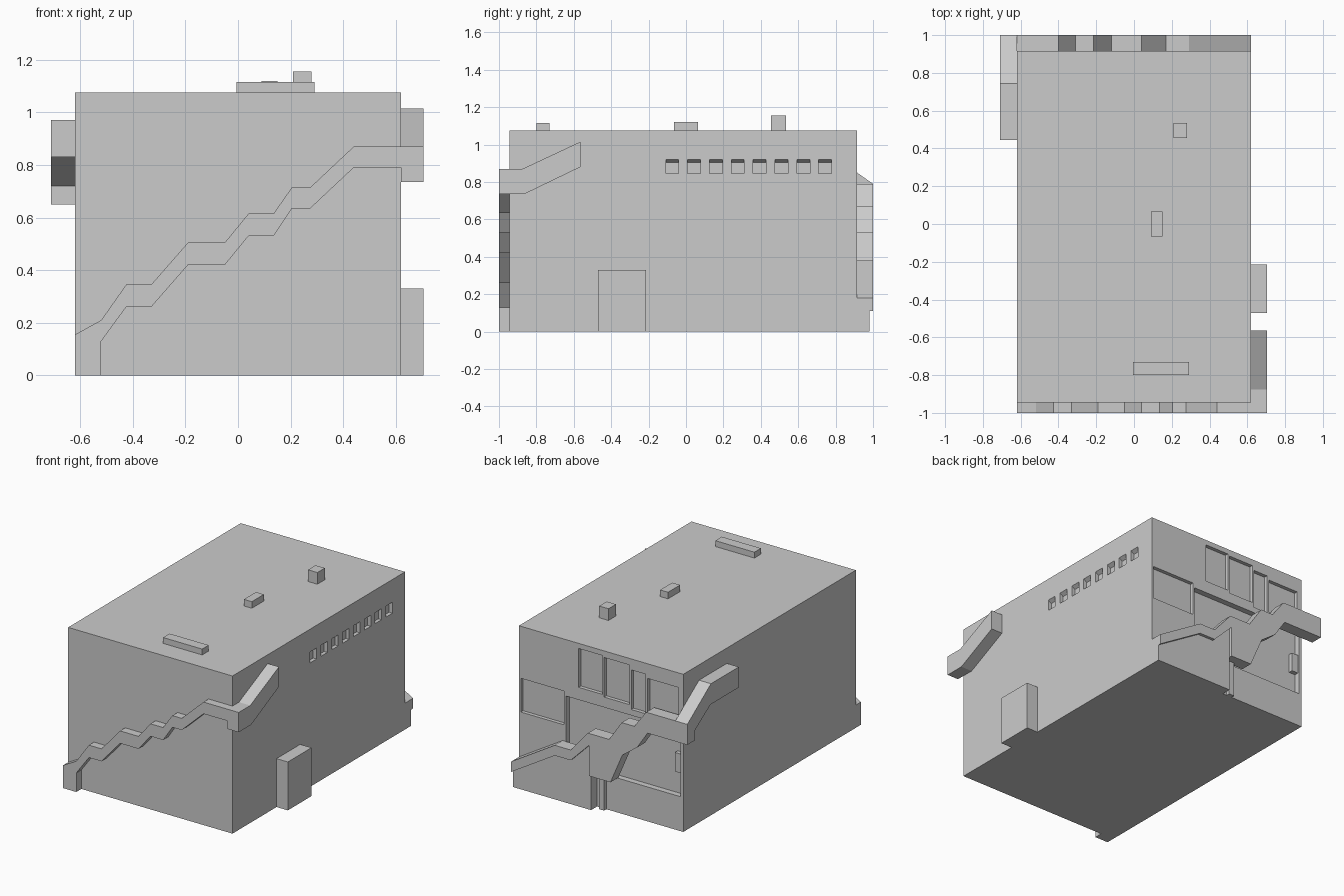
import bpy, bmesh
from mathutils import Vector

if "Cube" in bpy.data.objects:
    bpy.data.objects.remove(bpy.data.objects["Cube"])


def add_prism(bm, pts, axis, a, b):
    """Extrude a 2D profile along an axis: 'x' takes (y,z), 'y' takes (x,z), from a to b."""
    def co(p, t):
        return Vector((t, p[0], p[1])) if axis == 'x' else Vector((p[0], t, p[1]))
    v0 = [bm.verts.new(co(p, a)) for p in pts]
    v1 = [bm.verts.new(co(p, b)) for p in pts]
    n = len(pts)
    faces = [bm.faces.new(v0), bm.faces.new(v1[::-1])]
    for i in range(n):
        j = (i + 1) % n
        faces.append(bm.faces.new((v0[j], v0[i], v1[i], v1[j])))
    bmesh.ops.recalc_face_normals(bm, faces=faces)


def finish(bm, name):
    me = bpy.data.meshes.new(name)
    bm.to_mesh(me)
    bm.free()
    ob = bpy.data.objects.new(name, me)
    bpy.context.collection.objects.link(ob)
    return ob


def prism(name, pts, axis, a, b):
    bm = bmesh.new()
    add_prism(bm, pts, axis, a, b)
    return finish(bm, name)


def rect(u0, u1, z0, z1):
    return [(u0, z0), (u1, z0), (u1, z1), (u0, z1)]


def box(name, x0, x1, y0, y1, z0, z1):
    return prism(name, rect(x0, x1, z0, z1), 'y', y0, y1)


# main building block
body = box("building_body", -.62, .62, -.945, .915, 0, 1.075)

# recesses: small side windows with sloped heads, and rear windows
bm = bmesh.new()
depth = .025
for i in range(8):
    y = -.108 + i * .1168
    y1 = y + .069
    loops = []
    for x, top in ((.62 - depth, .903), (.62, .92), (.65, .92)):
        loops.append([bm.verts.new((x, *p)) for p in rect(y, y1, .845, top)])
    fs = [bm.faces.new(loops[0]), bm.faces.new(loops[2][::-1])]
    for A, B in zip(loops, loops[1:]):
        for k in range(4):
            m = (k + 1) % 4
            fs.append(bm.faces.new((A[m], A[k], B[k], B[m])))
    bmesh.ops.recalc_face_normals(bm, faces=fs)
rear = [(-.01, .17, .775, 1.04), (-.213, -.022, .76, 1.03), (-.335, -.228, .73, 1.0),
        (-.585, -.35, .74, .975), (.278, .605, .49, .72)]
for x0, x1, z0, z1 in rear:
    add_prism(bm, rect(x0, x1, z0, z1), 'y', .89, .95)
add_prism(bm, rect(-.60, .266, .235, .69), 'y', .875, .95)
cutter = finish(bm, "window_cutter")
cutter.hide_render = True
mod = body.modifiers.new("recesses", 'BOOLEAN')
mod.operation = 'DIFFERENCE'
mod.solver = 'EXACT'
mod.object = cutter
bpy.context.view_layer.objects.active = body
body.select_set(True)
bpy.ops.object.modifier_apply(modifier="recesses")
bpy.data.objects.remove(cutter)

# front stair band, climbing to the right
front = [(-.62, .155), (-.52, .21), (-.425, .345), (-.33, .345), (-.19, .505), (-.05, .505),
         (.04, .615), (.135, .615), (.205, .715), (.275, .715), (.44, .87), (.62, .87),
         (.62, .79), (.44, .79), (.275, .635), (.205, .635), (.135, .53), (.04, .53),
         (-.05, .42), (-.19, .42), (-.33, .26), (-.425, .26), (-.52, .13), (-.52, 0), (-.62, 0)]
prism("front_stair", front, 'y', -1, -.945)
# its continuation round the right side
prism("right_ramp", [(-1, .735), (-.865, .735), (-.565, .88), (-.565, 1.015), (-.875, .87), (-1, .87)],
      'x', .62, .705)

# rear stair band, climbing to the left side
back = [(.62, .18), (.29, .38), (.17, .38), (.04, .53), (-.12, .53), (-.215, .67), (-.31, .67),
        (-.40, .79), (-.62, .79), (-.62, .65), (-.41, .65), (-.33, .53), (-.22, .45), (-.13, .24),
        (.03, .24), (.03, .45), (.17, .31), (.29, .31), (.62, .11)]
prism("rear_stair", back, 'y', .915, 1)
prism("left_ramp", [(1, .65), (.915, .65), (.915, .72), (.75, .83), (.445, .83), (.445, .97),
                    (.745, .97), (1, .79)], 'x', -.71, -.62)
# wall filling the space under the lower rear stair
prism("rear_stair_wall", [(.62, 0), (.62, .11), (.29, .31), (.17, .31), (.03, .45), (.03, 0)],
      'y', .915, .98)
box("rear_post", -.04, .0, .90, .94, 0, .25)
box("rear_vent", -.60, -.55, .87, .905, .39, .52)

# entrance box on the right side
box("side_porch", .62, .705, -.47, -.215, 0, .33)

# roof units
box("roof_unit_long", -.005, .29, -.80, -.73, 1.075, 1.115)
box("roof_unit_middle", .09, .15, -.065, .065, 1.075, 1.12)
box("roof_unit_tall", .21, .28, .455, .535, 1.075, 1.155)
